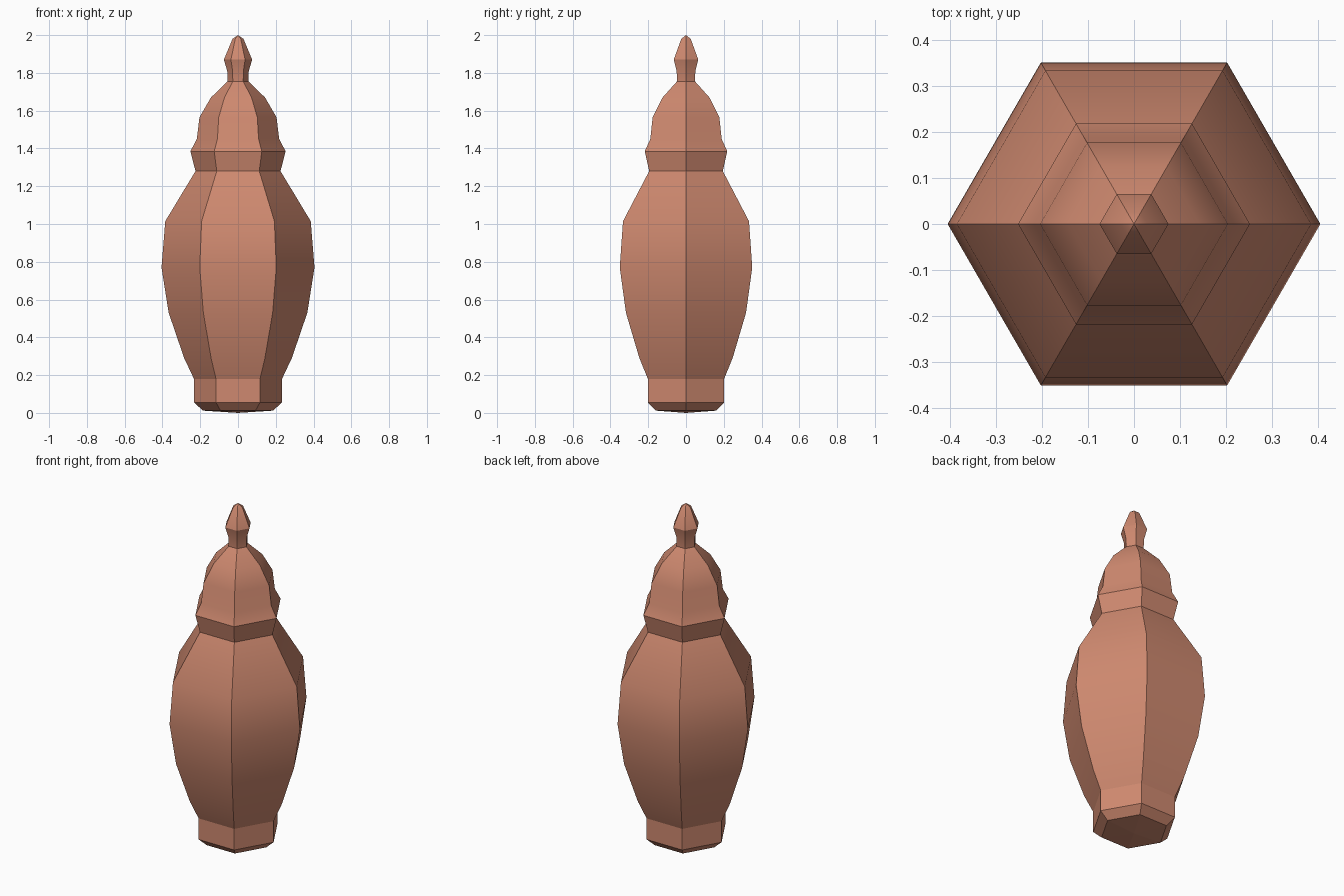
import bpy, bmesh, math

if "Cube" in bpy.data.objects:
    bpy.data.objects.remove(bpy.data.objects["Cube"])

clay = bpy.data.materials.new("terracotta")
clay.diffuse_color = (0.62, 0.25, 0.16, 1)
clay.use_nodes = True
clay.node_tree.nodes["Principled BSDF"].inputs["Base Color"].default_value = clay.diffuse_color
SIDES = 6


def hex_lathe(name, profile, sharp_rings=()):
    """Six-sided lathe of (radius, z) points; smooth up each panel, crisp corners."""
    bm = bmesh.new()
    rings = []
    for r, z in profile:
        if r == 0:
            rings.append([bm.verts.new((0, 0, z))] * SIDES)
        else:
            rings.append([bm.verts.new((r * math.cos(i * math.tau / SIDES),
                                        r * math.sin(i * math.tau / SIDES), z))
                          for i in range(SIDES)])
    for a, b in zip(rings, rings[1:]):
        for i in range(SIDES):
            j = (i + 1) % SIDES
            corners = list(dict.fromkeys((a[i], a[j], b[j], b[i])))
            bm.faces.new(corners).smooth = True
    bmesh.ops.recalc_face_normals(bm, faces=bm.faces)
    for e in bm.edges:
        z0, z1 = (v.co.z for v in e.verts)
        level = abs(z0 - z1) < 1e-5
        on_ring = any(abs(z0 - s) < 1e-4 for s in sharp_rings)
        e.smooth = level and not on_ring
    mesh = bpy.data.meshes.new(name)
    bm.to_mesh(mesh)
    bm.free()
    mesh.materials.append(clay)
    obj = bpy.data.objects.new(name, mesh)
    bpy.context.collection.objects.link(obj)
    return obj


# foot with a bevelled, very slightly domed underside
hex_lathe("foot", [(0, 0), (0.185, 0.012), (0.233, 0.055), (0.233, 0.18)],
          (0.012, 0.055))
# swelling jar body
hex_lathe("jar_body", [(0.233, 0.18), (0.285, 0.29), (0.367, 0.53),
                       (0.405, 0.77), (0.385, 1.015), (0.225, 1.28)])
# flared rim
hex_lathe("rim", [(0.225, 1.28), (0.252, 1.385)])
# domed lid
hex_lathe("lid", [(0.252, 1.385), (0.218, 1.45), (0.204, 1.565),
                  (0.143, 1.67), (0.055, 1.755)])
# knob on the lid
hex_lathe("knob", [(0.055, 1.755), (0.057, 1.81), (0.075, 1.87),
                   (0.029, 1.98), (0, 2.0)], (1.87,))
